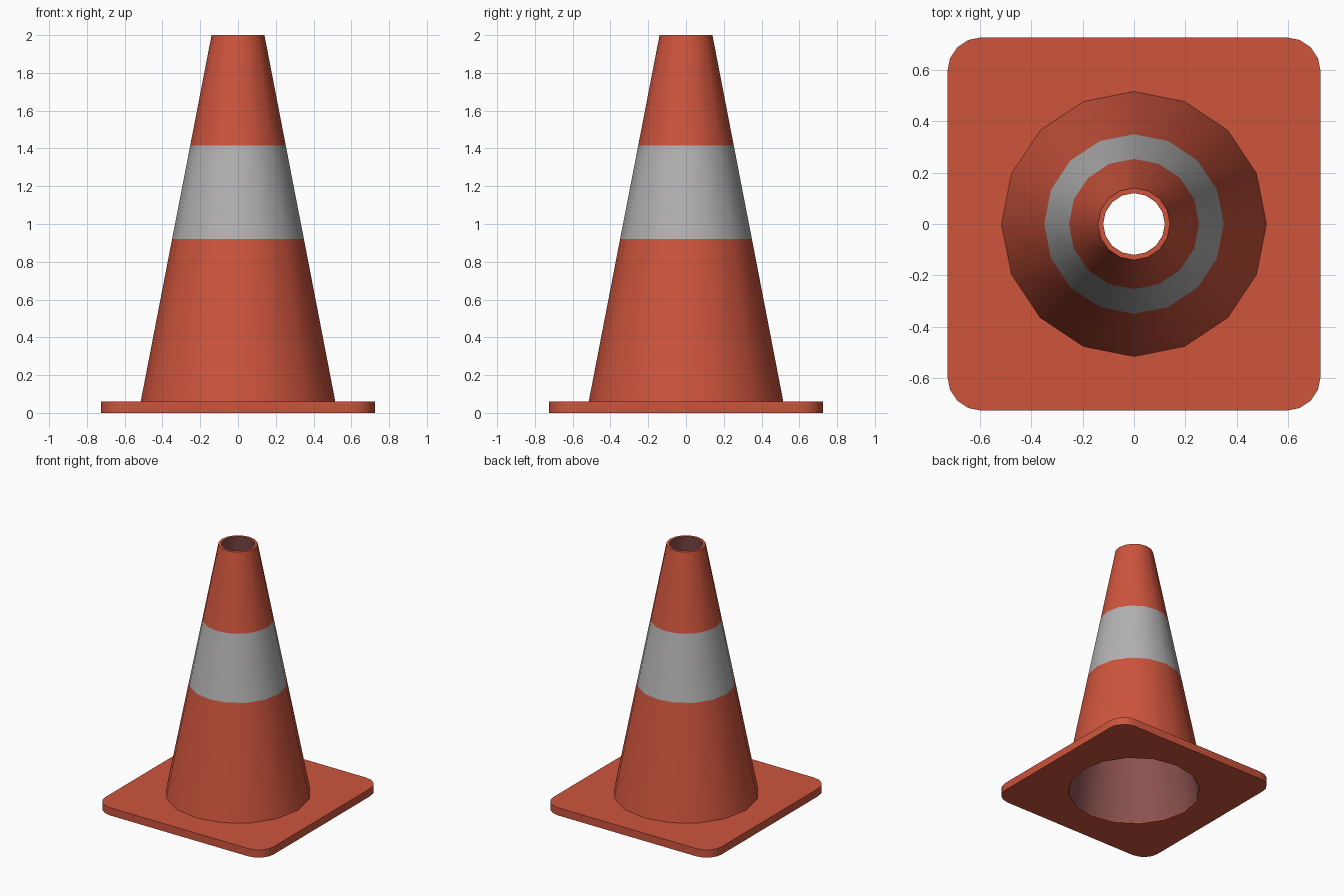
import bpy, bmesh, math

if "Cube" in bpy.data.objects:
    bpy.data.objects.remove(bpy.data.objects["Cube"])


def material(name, rgb):
    m = bpy.data.materials.new(name)
    m.diffuse_color = (*rgb, 1)
    m.use_nodes = True
    m.node_tree.nodes["Principled BSDF"].inputs["Base Color"].default_value = m.diffuse_color
    return m


ORANGE = material("orange_red", (0.61, 0.089, 0.046))
GREY = material("light_grey", (0.45, 0.44, 0.44))
MAUVE = material("dull_mauve", (0.258, 0.084, 0.080))
SIDES = 16


def finish(bm, name, *materials):
    mesh = bpy.data.meshes.new(name)
    bm.to_mesh(mesh)
    bm.free()
    obj = bpy.data.objects.new(name, mesh)
    bpy.context.collection.objects.link(obj)
    for m in materials:
        mesh.materials.append(m)
    bpy.ops.object.select_all(action='DESELECT')
    obj.select_set(True)
    bpy.context.view_layer.objects.active = obj
    bpy.ops.object.shade_smooth_by_angle(angle=math.radians(30))
    return obj


def ring(bm, r, z):
    return [bm.verts.new((r * math.cos(a), r * math.sin(a), z))
            for a in (2 * math.pi * i / SIDES for i in range(SIDES))]


def lathe(name, profile, *materials):
    """Open 16-sided surface through (radius, height) points."""
    bm = bmesh.new()
    rings = [ring(bm, r, z) for r, z in profile]
    for lo, hi in zip(rings, rings[1:]):
        for i in range(SIDES):
            j = (i + 1) % SIDES
            bm.faces.new((lo[i], lo[j], hi[j], hi[i]))
    return finish(bm, name, *materials)


# Outer cone wall with the flat top rim; the band is picked by height
cone = lathe("cone_body", [(0.515, 0.06), (0.349, 0.92), (0.253, 1.415),
                           (0.14, 2.0), (0.12, 2.0)], ORANGE, GREY)
for p in cone.data.polygons:
    p.material_index = int(0.92 < p.center.z < 1.415)

# Hollow inside of the cone, facing inwards
lathe("cone_inner_wall", [(0.12, 2.0), (0.478, 0.005)], MAUVE)

# Square base plate with rounded corners and a round hole
HALF, R, STEPS, HOLE = 0.725, 0.13, 4, 0.482
bm = bmesh.new()
outline = []
for q, (sx, sy) in enumerate(((1, 1), (-1, 1), (-1, -1), (1, -1))):
    for k in range(STEPS + 1):
        a = math.pi / 2 * (q + k / STEPS)
        outline.append(bm.verts.new((sx * (HALF - R) + R * math.cos(a),
                                     sy * (HALF - R) + R * math.sin(a), 0)))
for loop in (outline, ring(bm, HOLE, 0)):
    for i, v in enumerate(loop):
        bm.edges.new((v, loop[(i + 1) % len(loop)]))
bmesh.ops.triangle_fill(bm, use_beauty=True, use_dissolve=False,
                        edges=bm.edges[:], normal=(0, 0, 1))
top = bmesh.ops.extrude_face_region(bm, geom=bm.faces[:], use_keep_orig=True)
bmesh.ops.translate(bm, vec=(0, 0, 0.06),
                    verts=[g for g in top["geom"] if isinstance(g, bmesh.types.BMVert)])
bmesh.ops.recalc_face_normals(bm, faces=bm.faces[:])
finish(bm, "base_plate", ORANGE)
